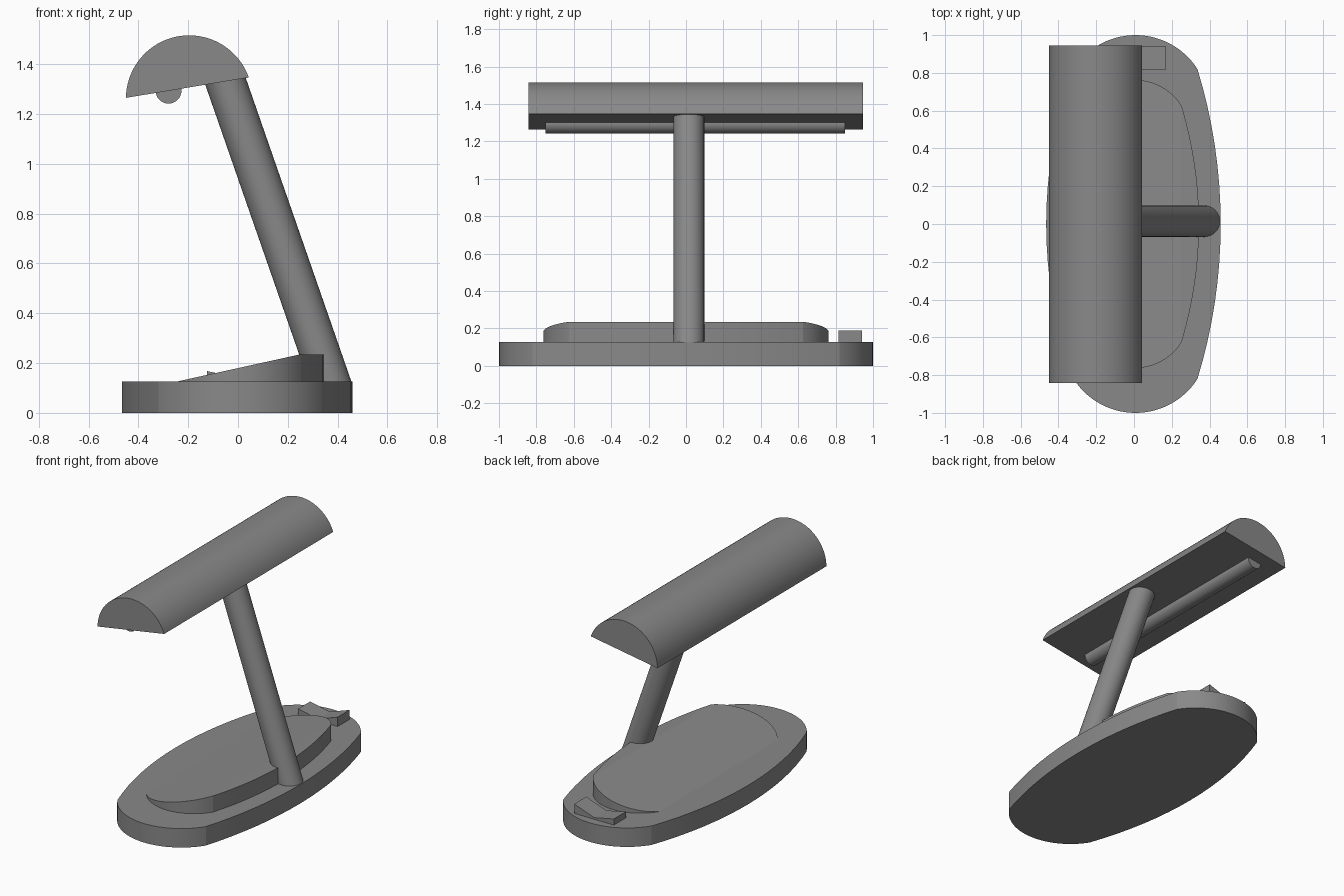
import bpy, bmesh
from math import sin, cos, pi, asin, atan2
from mathutils import Vector

if "Cube" in bpy.data.objects:
    bpy.data.objects.remove(bpy.data.objects["Cube"])

# Dark grey used for every part
grey = bpy.data.materials.new("dark_grey")
grey.diffuse_color = (0.25, 0.25, 0.25, 1)
grey.use_nodes = True
grey.node_tree.nodes["Principled BSDF"].inputs["Base Color"].default_value = grey.diffuse_color


def arc(cx, cy, r, a0, a1, n):
    """n + 1 points along an arc."""
    return [(cx + r * cos(a0 + (a1 - a0) * i / n),
             cy + r * sin(a0 + (a1 - a0) * i / n)) for i in range(n + 1)]


def finish(name, bm, angle):
    bmesh.ops.recalc_face_normals(bm, faces=bm.faces[:])
    mesh = bpy.data.meshes.new(name)
    bm.to_mesh(mesh)
    bm.free()
    mesh.materials.append(grey)
    ob = bpy.data.objects.new(name, mesh)
    bpy.context.collection.objects.link(ob)
    bpy.ops.object.select_all(action='DESELECT')
    ob.select_set(True)
    bpy.context.view_layer.objects.active = ob
    bpy.ops.object.shade_smooth_by_angle(angle=angle)
    return ob


def loft(lower, upper):
    """Closed solid between two matching rings of 3D points."""
    bm = bmesh.new()
    a = [bm.verts.new(p) for p in lower]
    b = [bm.verts.new(p) for p in upper]
    n = len(a)
    for i in range(n):
        j = (i + 1) % n
        bm.faces.new((a[i], a[j], b[j], b[i]))
    bm.faces.new(a)
    bm.faces.new(b)
    return bm


def along_z(pts, z0, z1):
    return loft([(x, y, z0) for x, y in pts], [(x, y, z1) for x, y in pts])


def along_y(pts, y0, y1):
    return loft([(x, y0, z) for x, z in pts], [(x, y1, z) for x, z in pts])


def side_arc(corner_x, side_x, cy):
    """Shallow arc on the right side, from -cy to cy."""
    sag = side_x - corner_x
    r = (cy ** 2 + sag ** 2) / (2 * sag)
    t = asin(cy / r)
    return arc(side_x - r, 0, r, -t, t, 16)[:-1]


def base_outline(sx=1.0, sy=1.0):
    """Oval made of two shallow side arcs and two tight end arcs."""
    right, left, cy = 0.336, 0.32, 0.82
    mid, half, sag = (right - left) / 2, (right + left) / 2, 1 - cy
    r = (half ** 2 + sag ** 2) / (2 * sag)
    u = asin(half / r)
    pts = side_arc(right, 0.459, cy)
    pts += arc(mid, 1 - r, r, pi / 2 - u, pi / 2 + u, 28)[:-1]
    pts += [(-x, -y) for x, y in side_arc(left, 0.465, cy)]
    pts += arc(mid, r - 1, r, -pi / 2 - u, -pi / 2 + u, 28)[:-1]
    return [(x * sx, y * sy) for x, y in pts]


# Base plate
finish("base", along_z(base_outline(), 0, 0.127), 0.2)

# Sloping raised deck, cut by an inclined plane
bm = along_z(base_outline(0.75, 0.763), 0.127, 0.235)
slope = (0.235 - 0.127) / 0.49
bmesh.ops.bisect_plane(bm, geom=bm.verts[:] + bm.edges[:] + bm.faces[:],
                       dist=1e-6, plane_co=(0.25, 0, 0.235),
                       plane_no=Vector((-slope, 0, 1)).normalized(),
                       clear_outer=True)
bmesh.ops.holes_fill(bm, edges=[e for e in bm.edges if e.is_boundary])
finish("raised_deck", bm, 0.17)

# Leaning pole
ring = arc(0, 0, 1, 0, 2 * pi, 48)[:-1]


def pole_ring(z):
    cx = 0.369 - 0.348 * (z - 0.127)
    return [(cx + 0.086 * x, 0.015 + 0.083 * y, z) for x, y in ring]


finish("pole", loft(pole_ring(0.127), pole_ring(1.355)), 0.5)

# Lamp shade: solid arc profile, tilted
sx, sz, r = -0.196, 1.262, 0.254
a0 = atan2(1.347 - sz, 0.044 - sx)
a1 = atan2(1.265 - sz, -0.45 - sx)
finish("lamp_shade", along_y(arc(sx, sz, r, a0, a1, 40), -0.843, 0.945), 0.5)

# Light tube under the shade
finish("light_tube",
       along_y(arc(-0.279, 1.294, 0.052, 0, 2 * pi, 32)[:-1], -0.75, 0.85), 0.5)

# Rocker switch with a V-shaped top
finish("rocker_switch",
       along_y([(-0.125, 0.12), (0.168, 0.12), (0.168, 0.19),
                (0.02, 0.138), (-0.125, 0.168)], 0.815, 0.942), 0.1)
